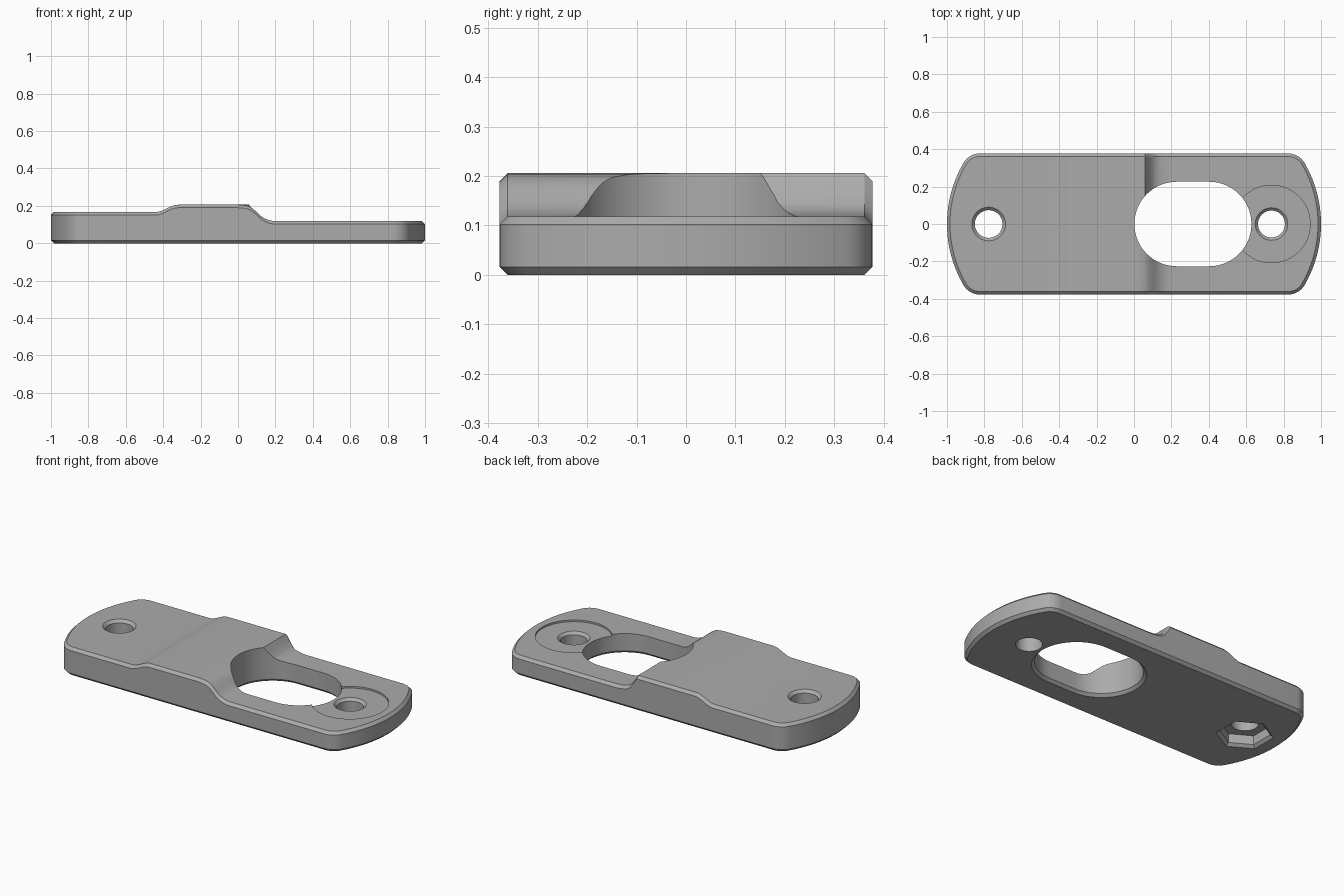
import bpy, bmesh, math

if "Cube" in bpy.data.objects:
    bpy.data.objects.remove(bpy.data.objects["Cube"], do_unlink=True)

HALF_W, END_R, CORNER_R, CHAMFER = 0.377, 0.65, 0.1, 0.016
LOW_END, HIGH_END, RIDGE = 0.118, 0.167, 0.206
# Ramp from the ridge to the thin end: crisp at the back, rounded at the front
BACK_RAMP = [(0.06, RIDGE), (0.08, 0.174), (0.1, 0.146), (0.12, 0.132),
             (0.14, 0.125), (0.17, 0.12), (0.2, LOW_END)]
FRONT_RAMP = [(0.0, RIDGE), (0.03, 0.204), (0.06, 0.197), (0.08, 0.185), (0.1, 0.167),
              (0.12, 0.148), (0.14, 0.134), (0.17, 0.122), (0.2, LOW_END)]

grey = bpy.data.materials.new("grey_plastic")
grey.use_nodes = True
colour = (0.41, 0.41, 0.41, 1)
grey.diffuse_color = colour
grey.node_tree.nodes["Principled BSDF"].inputs["Base Color"].default_value = colour


def top_z(x, ramp):
    """Height of the upper surface at x."""
    if x <= ramp[0][0]:
        t = min(max((x + 0.44) / 0.12, 0), 1)
        return HIGH_END + (RIDGE - HIGH_END) * t * t * (3 - 2 * t)
    for (x0, z0), (x1, z1) in zip(ramp, ramp[1:]):
        if x <= x1:
            return z0 + (z1 - z0) * (x - x0) / (x1 - x0)
    return LOW_END


def back_edge(inset):
    """Back half of the rounded outline, from the +x tip to the -x tip."""
    cy = HALF_W - CORNER_R
    dx = math.sqrt((END_R - CORNER_R) ** 2 - cy ** 2)
    turn = math.atan2(cy, dx)
    cx = 1 - END_R
    quarter = []
    for i in range(9):
        a = turn * i / 8
        quarter.append((cx + (END_R - inset) * math.cos(a), (END_R - inset) * math.sin(a)))
    for i in range(1, 9):
        a = turn + (math.pi / 2 - turn) * i / 8
        r = CORNER_R - inset
        quarter.append((cx + dx + r * math.cos(a), cy + r * math.sin(a)))
    stations = {p[0] for p in BACK_RAMP + FRONT_RAMP} | {-0.44 + 0.01 * i for i in range(13)}
    middle = [(x, HALF_W - inset) for x in sorted(stations, reverse=True)]
    return quarter + middle + [(-x, y) for x, y in reversed(quarter)]


def make_object(name, bm):
    bmesh.ops.recalc_face_normals(bm, faces=bm.faces)
    mesh = bpy.data.meshes.new(name)
    bm.to_mesh(mesh)
    bm.free()
    obj = bpy.data.objects.new(name, mesh)
    obj.data.materials.append(grey)
    bpy.context.collection.objects.link(obj)
    return obj


def bridge(bm, a, b):
    for i in range(len(a)):
        j = (i + 1) % len(a)
        bm.faces.new((a[i], a[j], b[j], b[i]))


def loft(name, rings):
    """Closed solid through a stack of (z, points) rings."""
    bm = bmesh.new()
    loops = [[bm.verts.new((x, y, z)) for x, y in pts] for z, pts in rings]
    for a, b in zip(loops, loops[1:]):
        bridge(bm, a, b)
    bm.faces.new(loops[0])
    bm.faces.new(loops[-1])
    return make_object(name, bm)


def circle(cx, r, sides=48, start=0.0):
    return [(cx + r * math.cos(start + math.tau * i / sides),
             r * math.sin(start + math.tau * i / sides)) for i in range(sides)]


def stadium(x0, x1, r):
    arc = [-math.pi / 2 + math.pi * i / 28 for i in range(29)]
    return ([(x1 + r * math.cos(a), r * math.sin(a)) for a in arc] +
            [(x0 - r * math.cos(a), -r * math.sin(a)) for a in arc])


# Plate body: chamfered outline following the stepped upper surface
def build_plate():
    bm = bmesh.new()
    outer, inner = back_edge(0), back_edge(CHAMFER)
    n = len(outer)

    def ring(pts, height):
        front = [(x, -y) for x, y in reversed(pts[1:-1])]
        return ([bm.verts.new((x, y, height(x, BACK_RAMP))) for x, y in pts] +
                [bm.verts.new((x, y, height(x, FRONT_RAMP))) for x, y in front])

    loops = [ring(inner, lambda x, r: 0),
             ring(outer, lambda x, r: CHAMFER),
             ring(outer, lambda x, r: top_z(x, r) - CHAMFER),
             ring(inner, top_z)]
    for a, b in zip(loops, loops[1:]):
        bridge(bm, a, b)
    bm.faces.new(loops[0])
    # Upper surface in strips across the width
    top = loops[-1]
    rows = []
    for i, (x, y) in enumerate(inner):
        if i in (0, n - 1):
            rows.append([top[i]] * 4)
        else:
            rows.append([top[i], bm.verts.new((x, 0, top_z(x, BACK_RAMP))),
                         bm.verts.new((x, -0.1 * y, top_z(x, FRONT_RAMP))), top[-i]])
    for a, b in zip(rows, rows[1:]):
        for k in range(3):
            corners = dict.fromkeys((a[k], a[k + 1], b[k + 1], b[k]))
            bm.faces.new(list(corners))
    return make_object("mounting_plate", bm)


plate = build_plate()

# Openings
SLOT, LEFT_X, RIGHT_X, FLOOR = (0.228, 0.402), -0.777, 0.735, 0.108
cutters = [
    loft("slot_cutter", [(-0.01, stadium(*SLOT, 0.252)), (0.016, stadium(*SLOT, 0.226)),
                         (0.3, stadium(*SLOT, 0.226))]),
    loft("recess_cutter", [(FLOOR, circle(RIGHT_X, 0.207, 80)), (0.3, circle(RIGHT_X, 0.207, 80))]),
    loft("thin_end_hole_cutter", [(-0.1, circle(RIGHT_X, 0.072)), (FLOOR - 0.015, circle(RIGHT_X, 0.072)),
                                  (FLOOR + 0.01, circle(RIGHT_X, 0.097))]),
    loft("thick_end_hole_cutter", [(-0.1, circle(LEFT_X, 0.074)), (HIGH_END - 0.016, circle(LEFT_X, 0.074)),
                                   (HIGH_END + 0.01, circle(LEFT_X, 0.1))]),
    loft("nut_pocket_cutter", [(-0.01, circle(LEFT_X, 0.167, 6, math.pi / 2)),
                               (0.016, circle(LEFT_X, 0.138, 6, math.pi / 2)),
                               (0.07, circle(LEFT_X, 0.138, 6, math.pi / 2))]),
]
bpy.ops.object.select_all(action="DESELECT")
plate.select_set(True)
bpy.context.view_layer.objects.active = plate
for cutter in cutters:
    cutter.hide_render = True
    cut = plate.modifiers.new(cutter.name, "BOOLEAN")
    cut.operation, cut.solver, cut.object = "DIFFERENCE", "EXACT", cutter
    bpy.ops.object.modifier_apply(modifier=cut.name)
    bpy.data.objects.remove(cutter, do_unlink=True)

bpy.ops.object.shade_smooth_by_angle(angle=math.radians(25))
